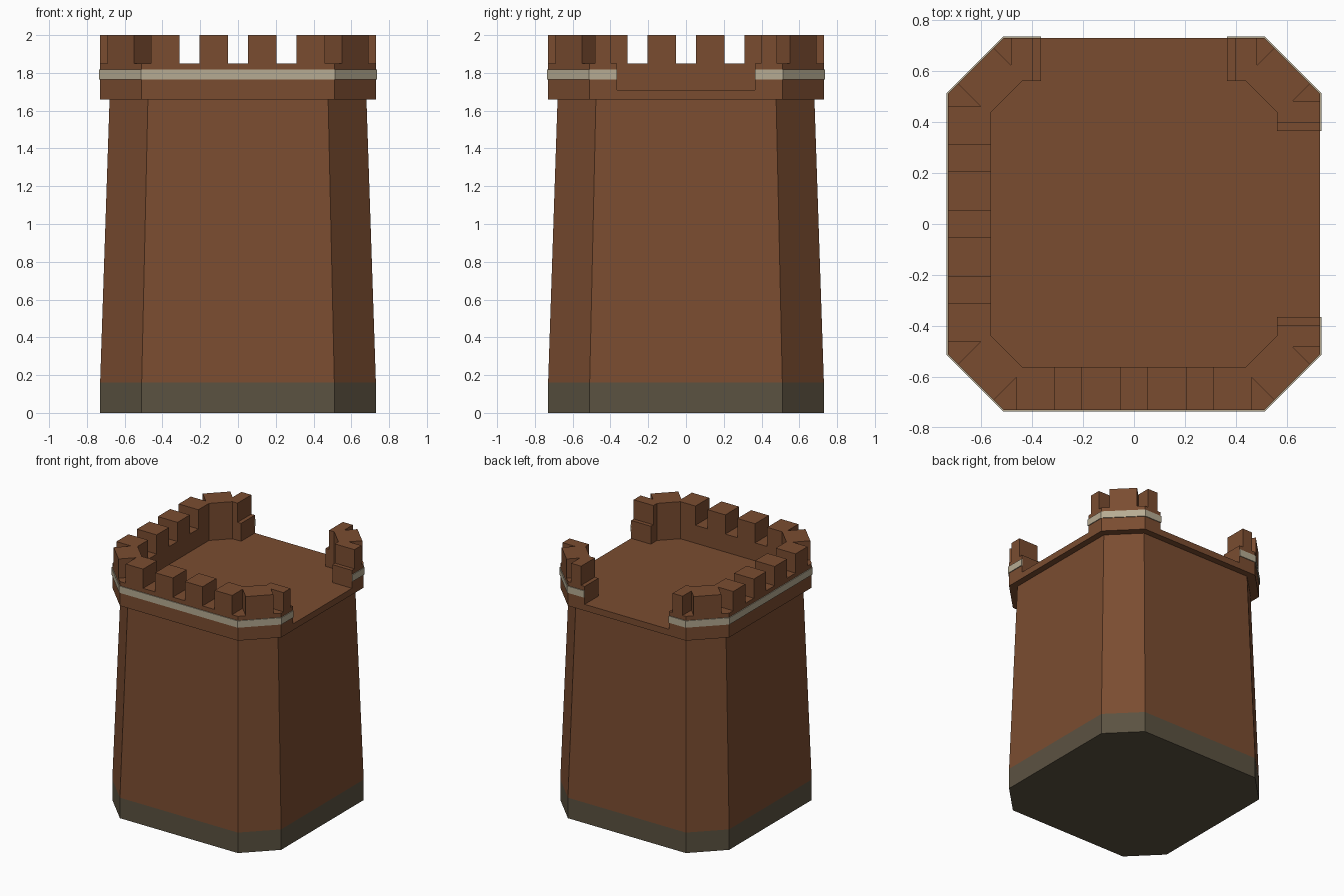
import bpy, bmesh

if "Cube" in bpy.data.objects:
    bpy.data.objects.remove(bpy.data.objects["Cube"])


def material(name, rgb):
    m = bpy.data.materials.new(name)
    m.diffuse_color = (*rgb, 1)
    m.use_nodes = True
    m.node_tree.nodes["Principled BSDF"].inputs["Base Color"].default_value = m.diffuse_color
    return m


BROWN = material("brown_wall", (0.195, 0.073, 0.030))
STONE = material("dark_stone", (0.105, 0.085, 0.053))
CREAM = material("pale_trim", (0.47, 0.41, 0.29))


def octagon(r, c):
    return [(c, -r), (r, -c), (r, c), (c, r), (-c, r), (-r, c), (-r, -c), (-c, -r)]


def finish(name, bm, mat):
    bmesh.ops.recalc_face_normals(bm, faces=bm.faces)
    me = bpy.data.meshes.new(name)
    bm.to_mesh(me)
    bm.free()
    me.materials.append(mat)
    ob = bpy.data.objects.new(name, me)
    bpy.context.collection.objects.link(ob)
    return ob


def prism(name, pts, z0, z1, mat, top=None):
    """Extrude an outline upwards, optionally tapering to another outline."""
    bm = bmesh.new()
    lo = [bm.verts.new((x, y, z0)) for x, y in pts]
    hi = [bm.verts.new((x, y, z1)) for x, y in (top or pts)]
    bm.faces.new(lo)
    bm.faces.new(hi)
    n = len(pts)
    for i in range(n):
        j = (i + 1) % n
        bm.faces.new((lo[i], lo[j], hi[j], hi[i]))
    return finish(name, bm, mat)


def strip(name, outer, inner, z0, z1, mat):
    """Wall of given height between two matching open paths."""
    bm = bmesh.new()
    rows = [[bm.verts.new(p) for p in ((*o, z0), (*o, z1), (*i, z1), (*i, z0))]
            for o, i in zip(outer, inner)]
    for a, b in zip(rows, rows[1:]):
        for k in range(4):
            m = (k + 1) % 4
            bm.faces.new((a[k], b[k], b[m], a[m]))
    bm.faces.new(rows[0])
    bm.faces.new(rows[-1])
    return finish(name, bm, mat)


R, C = 0.73, 0.51        # outer octagon
RI, CI = 0.56, 0.44      # inner face of the parapet
GAP = 0.365              # half width of the two openings

# Body
base = octagon(R, C)
prism("foundation", base, 0, 0.16, STONE)
prism("tower_body", base, 0.16, 1.66, BROWN, octagon(0.68, 0.477))
prism("platform", base, 1.66, 1.71, BROWN)


# Parapet: long run round front and left, short run at the back right corner
def long_path(r, c):
    return [(r, -GAP), (r, -c), (c, -r), (-c, -r), (-r, -c), (-r, c), (-c, r), (-GAP, r)]


def short_path(r, c):
    return [(r, GAP), (r, c), (c, r), (GAP, r)]


for label, path in (("long", long_path), ("short", short_path)):
    strip(label + "_parapet", path(R, C), path(RI, CI), 1.71, 1.85, BROWN)
    strip(label + "_trim_band", path(R + 0.006, C + 0.0025), path(R - 0.002, C - 0.001),
          1.764, 1.817, CREAM)


# Corner battlements: chamfer merlon joined to the merlon on each side
def corner(name, sx, sy, x_open, y_open):
    ax, bx = (0.482, 0.396) if x_open else (0.46, 0.31)
    ay, by = (0.482, 0.396) if y_open else (0.46, 0.31)
    pts = [(ax, R), (bx, R), (bx, RI), (CI, RI), (RI, CI), (RI, by), (R, by), (R, ay),
           (0.14 + ay, ay), (0.69, 0.55), (0.55, 0.69), (ax, 0.14 + ax)]
    prism(name, [(sx * x, sy * y) for x, y in pts], 1.85, 2.0, BROWN)


corner("front_left_battlement", -1, -1, False, False)
corner("front_right_battlement", 1, -1, False, True)
corner("back_left_battlement", -1, 1, True, False)
corner("back_right_battlement", 1, 1, True, True)

# Middle merlons on the front and left walls
for s in (-1, 1):
    box = [(s * 0.052, -R), (s * 0.205, -R), (s * 0.205, -RI), (s * 0.052, -RI)]
    prism("front_merlon", box, 1.85, 2.0, BROWN)
    prism("left_merlon", [(y, x) for x, y in box], 1.85, 2.0, BROWN)
